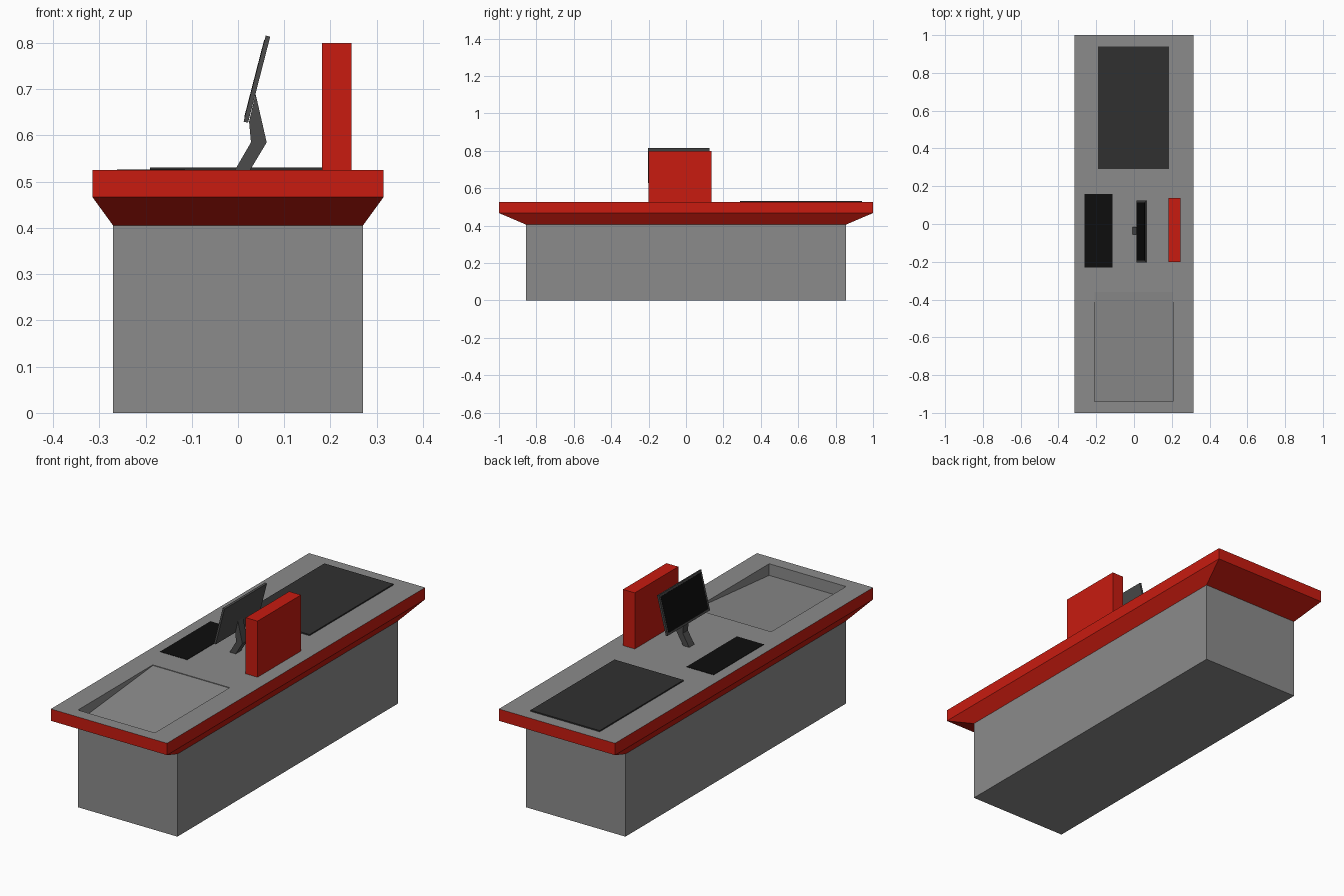
import bpy
import bmesh
from mathutils import Vector

if "Cube" in bpy.data.objects:
    bpy.data.objects.remove(bpy.data.objects["Cube"])


def material(name, rgb):
    m = bpy.data.materials.new(name)
    m.diffuse_color = (*rgb, 1)
    m.use_nodes = True
    m.node_tree.nodes["Principled BSDF"].inputs["Base Color"].default_value = m.diffuse_color
    return m


RED = material("red", (0.58, 0.011, 0.005))
GREY = material("grey", (0.26, 0.26, 0.26))
DARK = material("dark_grey", (0.03, 0.03, 0.03))
METAL = material("metal", (0.07, 0.07, 0.07))
BLACK = material("black", (0.004, 0.004, 0.004))


def loft(name, rings, mats, band_mats=None):
    """Skin a stack of equal-length point rings and cap both ends."""
    bm = bmesh.new()
    loops = [[bm.verts.new(p) for p in ring] for ring in rings]
    n = len(loops[0])
    bm.faces.new(loops[0])
    for k, (a, b) in enumerate(zip(loops, loops[1:])):
        for i in range(n):
            j = (i + 1) % n
            f = bm.faces.new((a[i], a[j], b[j], b[i]))
            f.material_index = band_mats[k] if band_mats else 0
    cap = bm.faces.new(loops[-1])
    cap.material_index = band_mats[-1] if band_mats else 0
    bmesh.ops.recalc_face_normals(bm, faces=bm.faces)
    mesh = bpy.data.meshes.new(name)
    bm.to_mesh(mesh)
    bm.free()
    for m in mats:
        mesh.materials.append(m)
    ob = bpy.data.objects.new(name, mesh)
    bpy.context.collection.objects.link(ob)
    return ob


def rect(x0, x1, y0, y1, z0, z1=None):
    """Rectangle with height z0 at y0 and z1 at y1."""
    z1 = z0 if z1 is None else z1
    return [(x0, y0, z0), (x1, y0, z0), (x1, y1, z1), (x0, y1, z1)]


def box(name, x0, x1, y0, y1, z0, z1, mat):
    return loft(name, [rect(x0, x1, y0, y1, z0), rect(x0, x1, y0, y1, z1)], [mat])


def prism(name, profile, y0, y1, mat):
    """Extrude an (x, z) profile along y."""
    return loft(name, [[(x, y, z) for x, z in profile] for y in (y0, y1)], [mat])


TOP = 0.525

# Cabinet
box("cabinet", -0.27, 0.27, -0.855, 0.855, 0, 0.406, GREY)

# Flared red counter with a grey top and a sloping basin
loft("counter", [
    rect(-0.27, 0.27, -0.855, 0.855, 0.405),
    rect(-0.315, 0.315, -1, 1, 0.467),
    rect(-0.315, 0.315, -1, 1, TOP),
    rect(-0.21, 0.207, -0.94, -0.36, TOP),
    rect(-0.21, 0.207, -0.94, -0.36, 0.468, TOP - 0.003),
], [RED, GREY], [0, 0, 1, 1, 1])

# Flat panels on the counter
box("scale_plate", -0.19, 0.185, 0.29, 0.94, TOP - 0.01, 0.531, DARK)
box("scanner_glass", -0.262, -0.115, -0.23, 0.16, TOP - 0.01, 0.5265, BLACK)

# Upright red divider
box("divider", 0.182, 0.246, -0.2, 0.137, TOP - 0.005, 0.8, RED)

# Bent monitor stand
prism("monitor_stand", [(-0.008, 0.523), (0.025, 0.523), (0.062, 0.585),
                        (0.038, 0.69), (0.024, 0.63), (0.028, 0.585)],
      -0.055, -0.015, METAL)

# Tilted monitor with its screen facing -x
low, high = Vector((0.012, 0.63)), Vector((0.06, 0.816))
along = (high - low).normalized()
out = Vector((-along.y, along.x))


def slab(name, margin, front, back, mat):
    a, b = low + along * margin, high - along * margin
    prism(name, [a + out * front, b + out * front, b - out * back, a - out * back],
          -0.204 + margin, 0.125 - margin, mat)


slab("monitor_body", 0, 0, 0.01, METAL)
slab("monitor_screen", 0.01, 0.001, 0.004, BLACK)
